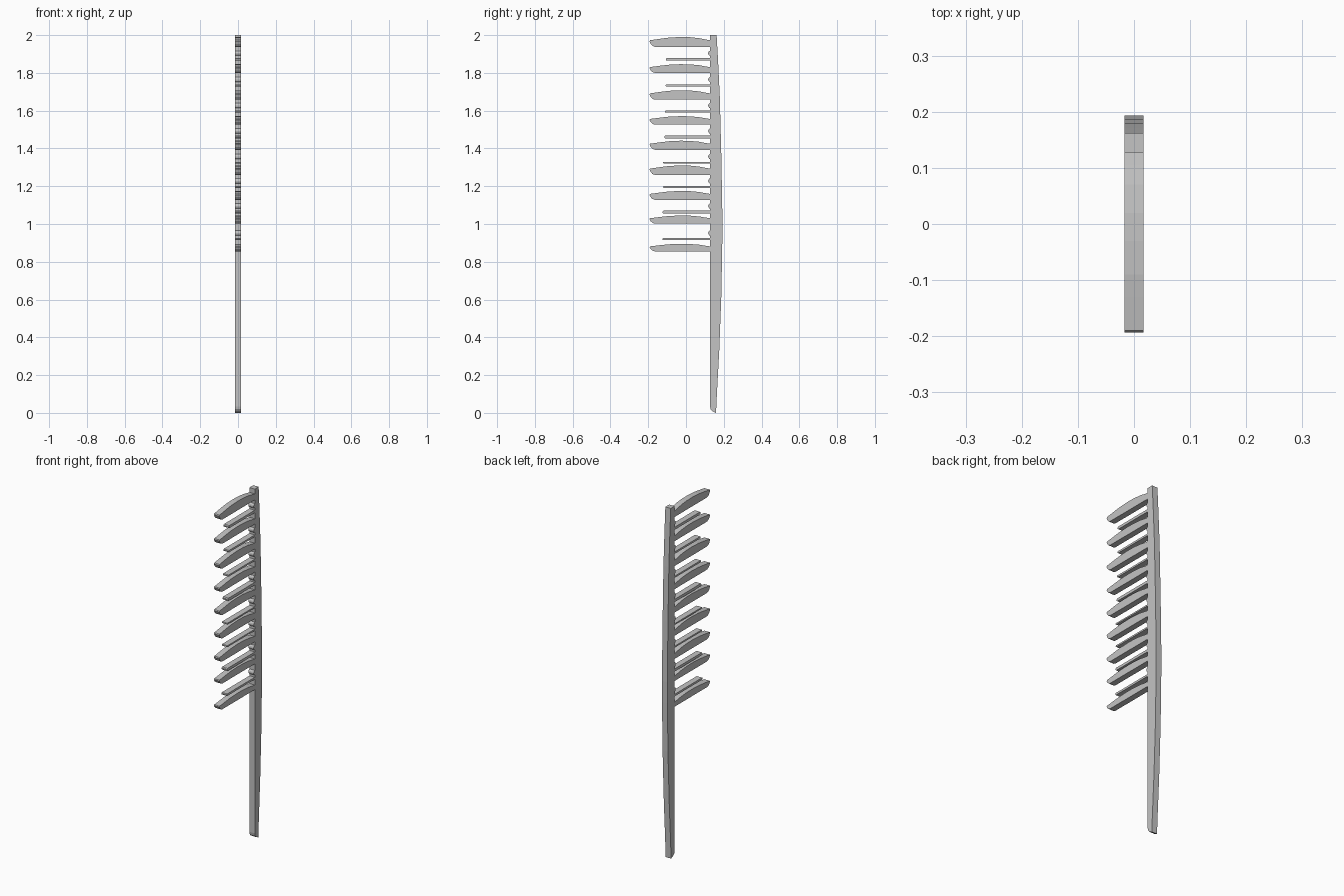
import bpy, bmesh, math

if "Cube" in bpy.data.objects:
    bpy.data.objects.remove(bpy.data.objects["Cube"], do_unlink=True)

HALF = 0.017      # half thickness of the comb
FRONT = 0.127     # front face of the spine

grey = bpy.data.materials.new("plain grey")
grey.use_nodes = True
colour = (0.55, 0.55, 0.55, 1)
grey.diffuse_color = colour
grey.node_tree.nodes["Principled BSDF"].inputs["Base Color"].default_value = colour


def plate(name, profile):
    """Extrude a closed (y, z) profile across the comb's thickness."""
    bm = bmesh.new()
    face = bm.faces.new([bm.verts.new((-HALF, y, z)) for y, z in profile])
    ext = bmesh.ops.extrude_face_region(bm, geom=[face])
    moved = [v for v in ext["geom"] if isinstance(v, bmesh.types.BMVert)]
    bmesh.ops.translate(bm, vec=(2 * HALF, 0, 0), verts=moved)
    bmesh.ops.recalc_face_normals(bm, faces=bm.faces)
    mesh = bpy.data.meshes.new(name)
    bm.to_mesh(mesh)
    bm.free()
    mesh.materials.append(grey)
    obj = bpy.data.objects.new(name, mesh)
    bpy.context.collection.objects.link(obj)
    return obj


# Spine and handle: straight front, bowed back, rounded lower end
plate("spine_handle", [
    (FRONT, 2.0), (FRONT, 0.035), (0.130, 0.02), (0.138, 0.01), (0.148, 0.005),
    (0.159, 0.0), (0.163, 0.09), (0.176, 0.33), (0.187, 0.62), (0.192, 0.90),
    (0.193, 1.02), (0.187, 1.36), (0.179, 1.67), (0.170, 1.86), (0.162, 2.0)])

# Wide teeth: (base height, tooth height), arched top and blunt tip
WIDE = [(1.938, 0.052), (1.800, 0.046), (1.658, 0.050), (1.526, 0.045),
        (1.393, 0.048), (1.260, 0.050), (1.128, 0.047), (1.002, 0.043),
        (0.855, 0.040)]
for i, (z, h) in enumerate(WIDE):
    tip = [(FRONT + 0.005, z), (-0.165, z), (-0.178, z + 0.10 * h),
           (-0.187, z + 0.30 * h), (-0.193, z + 0.56 * h),
           (-0.190, z + 0.67 * h), (-0.168, z + 0.73 * h)]
    arch = [(-0.13, 0.84), (-0.09, 0.94), (-0.03, 1.0), (0.02, 0.98),
            (0.07, 0.88), (0.105, 0.74), (FRONT + 0.005, 0.65)]
    plate(f"wide_tooth_{i + 1}", tip + [(y, z + f * h) for y, f in arch])

# Thin teeth (mid height, thickness, tip y) and the small nub above each root
THIN = [(1.872, 0.015, -0.107), (1.733, 0.011, -0.108), (1.595, 0.010, -0.112),
        (1.460, 0.016, -0.115), (1.325, 0.008, -0.122), (1.196, 0.009, -0.122),
        (1.063, 0.015, -0.124), (0.920, 0.012, -0.125)]
for i, (z, t, y) in enumerate(THIN):
    b = 0.3 * t
    h = t / 2
    plate(f"thin_tooth_{i + 1}", [
        (FRONT + 0.005, z - h), (y + b, z - h), (y, z - h + b),
        (y, z + h - b), (y + b, z + h), (FRONT + 0.005, z + h)])
    arc = [math.pi * k / 6 for k in range(7)]
    plate(f"root_nub_{i + 1}", [
        (FRONT + 0.003 - 0.013 * math.sin(a), z + 0.032 + 0.014 * math.cos(a))
        for a in arc])
